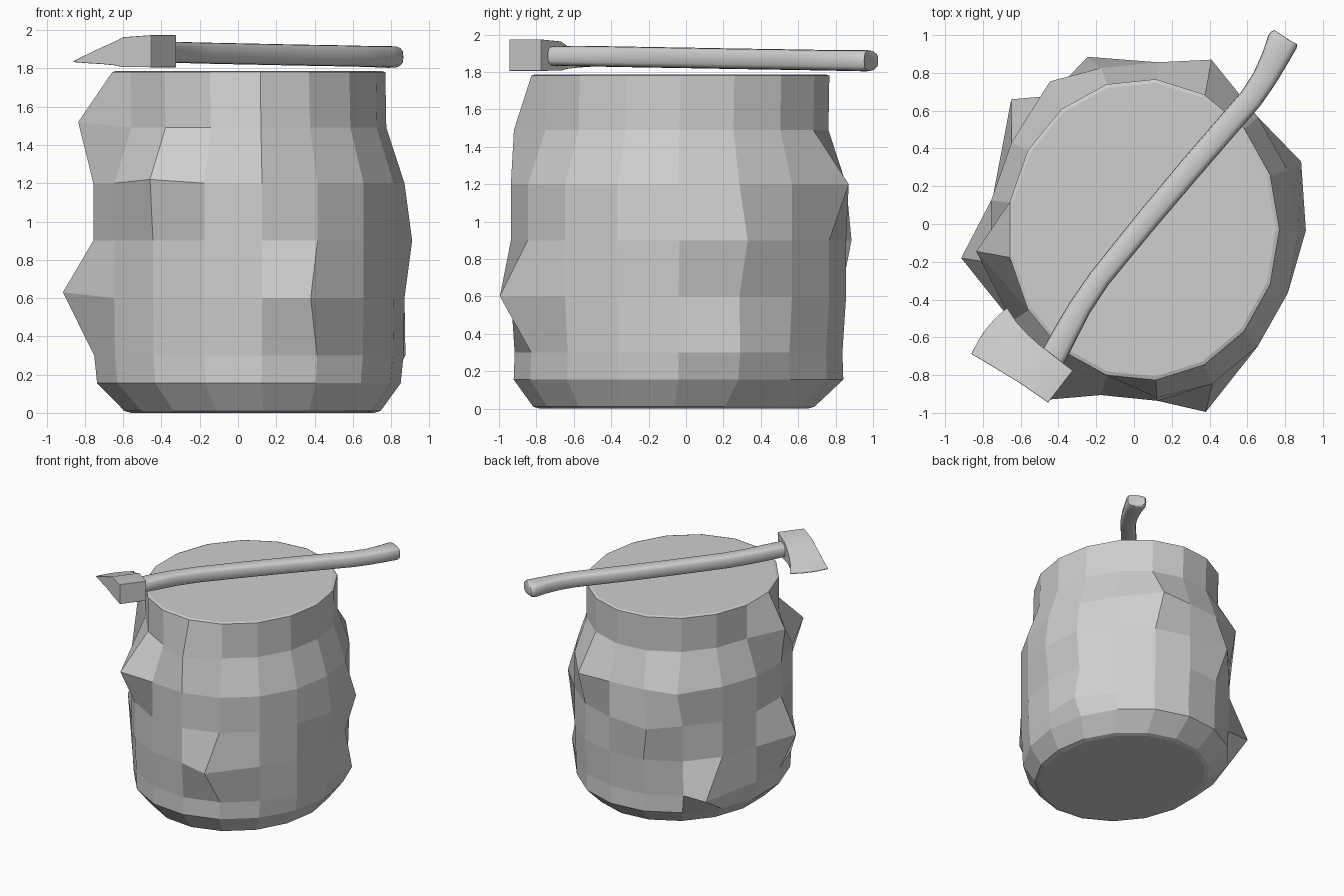
import bpy, bmesh, math
from mathutils import Vector

grey = bpy.data.materials.new("plain_grey")
grey.diffuse_color = (0.62, 0.62, 0.62, 1)


def loft(name, rings):
    """Skin a list of equal-length closed rings and cap both ends."""
    bm = bmesh.new()
    vs = [[bm.verts.new(p) for p in ring] for ring in rings]
    n = len(rings[0])
    for a, b in zip(vs, vs[1:]):
        for i in range(n):
            bm.faces.new((a[i], a[(i + 1) % n], b[(i + 1) % n], b[i]))
    bm.faces.new(vs[0][::-1])
    bm.faces.new(vs[-1])
    bmesh.ops.recalc_face_normals(bm, faces=bm.faces)
    me = bpy.data.meshes.new(name)
    bm.to_mesh(me)
    bm.free()
    me.materials.append(grey)
    ob = bpy.data.objects.new(name, me)
    bpy.context.collection.objects.link(ob)
    return ob


def smooth(ob, degrees):
    bpy.ops.object.select_all(action='DESELECT')
    ob.select_set(True)
    bpy.context.view_layer.objects.active = ob
    bpy.ops.object.shade_smooth_by_angle(angle=math.radians(degrees))


# Stump: 17-sided rings (z, centre x, centre y, radius x, radius y)
SIDES = 17
levels = [(0.0, 0.07, -0.065, 0.64, 0.72), (0.01, 0.07, -0.065, 0.675, 0.755),
          (0.155, 0.05, -0.04, 0.80, 0.885), (0.30, 0.05, -0.04, 0.815, 0.88),
          (0.60, 0.05, -0.04, 0.82, 0.90), (0.90, 0.05, -0.04, 0.82, 0.90),
          (1.20, 0.05, -0.04, 0.82, 0.90), (1.49, 0.055, -0.035, 0.72, 0.80),
          (1.78, 0.05, -0.03, 0.72, 0.80), (1.787, 0.05, -0.03, 0.70, 0.78)]
# Knots: vertices pulled out of the bark, (level, side) -> position
knots = {(4, 3): (0.38, -0.995, 0.60), (4, 8): (-0.915, -0.18, 0.63),
         (7, 8): (-0.835, -0.145, 1.52), (6, 6): (-0.46, -0.93, 1.22),
         (7, 4): (0.12, -0.92, 1.49), (5, 0): (0.91, -0.035, 0.90),
         (5, 16): (0.885, 0.33, 0.90), (3, 16): (0.875, 0.29, 0.30),
         (6, 14): (0.41, 0.87, 1.20), (5, 12): (-0.245, 0.885, 0.90),
         (3, 10): (-0.65, 0.66, 0.30), (6, 11): (-0.445, 0.755, 1.20)}
rings = []
for i, (z, cx, cy, rx, ry) in enumerate(levels):
    ring = []
    for j in range(SIDES):
        t = -2 * math.pi * j / SIDES
        ring.append(knots.get((i, j), (cx + rx * math.cos(t), cy + ry * math.sin(t), z)))
    rings.append(ring)
loft("stump", rings)

# Axe handle: rounded section swept along a bent path (x, y, z, width, thickness)
path = [(-0.48, -0.79, 1.885, 0.13, 0.10), (-0.41, -0.67, 1.885, 0.135, 0.105),
        (-0.36, -0.575, 1.885, 0.13, 0.11), (-0.285, -0.44, 1.883, 0.12, 0.11),
        (-0.18, -0.285, 1.88, 0.115, 0.11), (0.06, 0.01, 1.875, 0.12, 0.11),
        (0.295, 0.29, 1.87, 0.125, 0.11), (0.52, 0.55, 1.866, 0.125, 0.11),
        (0.62, 0.665, 1.864, 0.125, 0.11), (0.69, 0.77, 1.862, 0.13, 0.11),
        (0.745, 0.875, 1.861, 0.145, 0.112), (0.786, 0.965, 1.86, 0.165, 0.114),
        (0.794, 0.985, 1.86, 0.155, 0.104), (0.798, 0.991, 1.86, 0.13, 0.085)]
rings = []
for k, (x, y, z, w, h) in enumerate(path):
    p, q = path[max(k - 1, 0)], path[min(k + 1, len(path) - 1)]
    d = Vector((q[0] - p[0], q[1] - p[1], 0)).normalized()
    side = Vector((d.y, -d.x, 0))
    ring = []
    for s in range(16):
        c, e = math.cos(s * math.pi / 8), math.sin(s * math.pi / 8)
        c = math.copysign(abs(c) ** 0.6, c) * w / 2
        e = math.copysign(abs(e) ** 0.6, e) * h / 2
        ring.append(Vector((x, y, z + e)) + side * c)
    rings.append(ring)
smooth(loft("axe_handle", rings), 50)

# Axe head: sections from poll to cutting edge
# (along, low side, high side, half thickness, z, bulge of the edge)
sections = [(-0.10, -0.145, 0.07, 0.084, 1.89, 0), (0.08, -0.155, 0.07, 0.078, 1.885, 0),
            (0.13, -0.16, 0.07, 0.062, 1.878, 0), (0.20, -0.168, 0.075, 0.046, 1.868, 0),
            (0.29, -0.178, 0.09, 0.025, 1.852, 0.005), (0.38, -0.19, 0.12, 0.003, 1.836, 0.02)]
eye = Vector((-0.445, -0.77, 0))
along, across = Vector((-0.79, 0.61, 0)), Vector((0.61, 0.79, 0))
STEPS = 5
rings = []
for a, lo, hi, h, z, bulge in sections:
    row = []
    for s in range(STEPS):
        t = s / (STEPS - 1)
        out = a + bulge * 4 * t * (1 - t)
        row.append(eye + along * out + across * (lo + (hi - lo) * t) + Vector((0, 0, z)))
    up = Vector((0, 0, h))
    rings.append([p - up for p in row] + [p + up for p in reversed(row)])
head = loft("axe_head", rings)
bevel = head.modifiers.new("soft_edges", 'BEVEL')
bevel.width = 0.018
bevel.segments = 3
bevel.limit_method = 'ANGLE'
bevel.angle_limit = math.radians(50)
smooth(head, 40)
